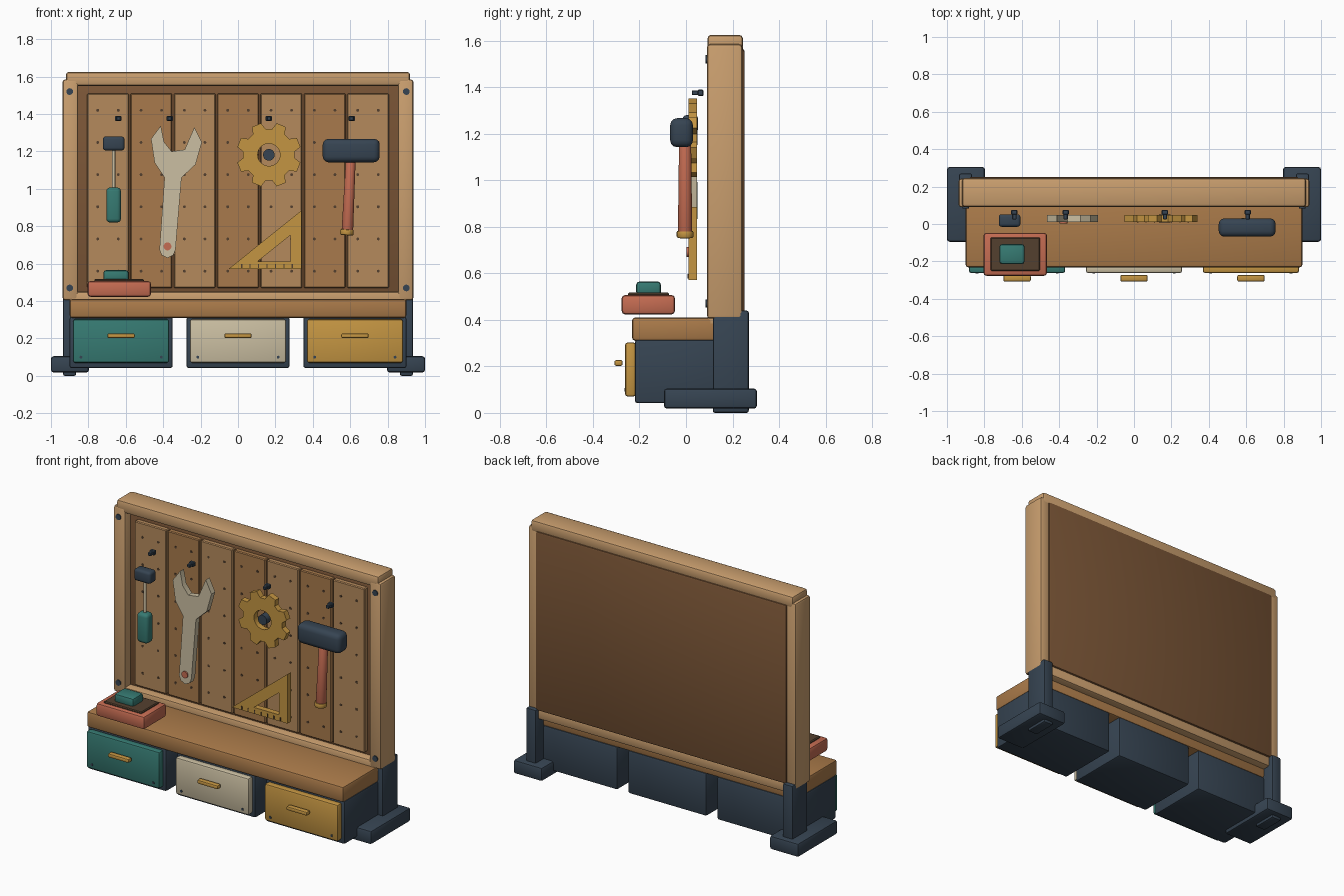
import bpy, bmesh, math
from mathutils import Matrix, Vector

if "Cube" in bpy.data.objects:
    bpy.data.objects.remove(bpy.data.objects["Cube"])


def mat(name, hexa):
    m = bpy.data.materials.new(name)
    srgb = [int(hexa[i:i + 2], 16) / 255 for i in (0, 2, 4)]
    m.diffuse_color = [((c + 0.055) / 1.055) ** 2.4 for c in srgb] + [1]
    m.use_nodes = True
    m.node_tree.nodes["Principled BSDF"].inputs["Base Color"].default_value = m.diffuse_color
    return m


TAN = mat("frame_wood", "C99E6E")
TOP = mat("worktop_wood", "AB7B4A")
PLANK = [mat("plank_light", "B58A5C"), mat("plank_dark", "A87A4C")]
BOARD = mat("board_wood", "7A5536")
HOLE = mat("dark_brown", "54402F")
DARK = mat("dark_metal", "364452")
TEAL = mat("teal", "367A72")
CREAM = mat("cream", "CBBFA2")
GOLD = mat("gold", "C49542")
RED = mat("red", "C56C52")


def finish(name, bm, m):
    me = bpy.data.meshes.new(name)
    bm.to_mesh(me)
    bm.free()
    ob = bpy.data.objects.new(name, me)
    me.materials.append(m)
    bpy.context.collection.objects.link(ob)
    return ob


def box(name, m, x, y, z, bevel=0.01, seg=2):
    """Bevelled box given as (min, max) on every axis."""
    bm = bmesh.new()
    bmesh.ops.create_cube(bm, size=1)
    for v in bm.verts:
        v.co = [a[0] + (c + 0.5) * (a[1] - a[0]) for a, c in zip((x, y, z), v.co)]
    if bevel:
        bmesh.ops.bevel(bm, geom=bm.edges[:], offset=bevel, segments=seg,
                        profile=0.5, affect='EDGES')
    return finish(name, bm, m)


def add_rod(bm, a, b, r1, r2, sides):
    a, b = Vector(a), Vector(b)
    rot = (b - a).to_track_quat('Z', 'Y').to_matrix().to_4x4()
    bmesh.ops.create_cone(bm, cap_ends=True, segments=sides, radius1=r1, radius2=r2,
                          depth=(b - a).length,
                          matrix=Matrix.Translation((a + b) / 2) @ rot)


def rod(name, m, a, b, r1, r2=None, sides=20, bevel=0):
    bm = bmesh.new()
    add_rod(bm, a, b, r1, r1 if r2 is None else r2, sides)
    if bevel:
        rim = [e for e in bm.edges if any(len(f.verts) > 4 for f in e.link_faces)]
        bmesh.ops.bevel(bm, geom=rim, offset=bevel, segments=2, profile=0.5, affect='EDGES')
    return finish(name, bm, m)


def plate(name, m, loops, y0, y1):
    """Flat plate from x/z outlines (extra loops are holes)."""
    cu = bpy.data.curves.new(name, 'CURVE')
    cu.dimensions, cu.fill_mode, cu.extrude = '2D', 'BOTH', (y1 - y0) / 2
    for pts in loops:
        s = cu.splines.new('POLY')
        s.points.add(len(pts) - 1)
        for p, (x, z) in zip(s.points, pts):
            p.co = (x, z, 0, 1)
        s.use_cyclic_u = True
    ob = bpy.data.objects.new(name, cu)
    bpy.context.collection.objects.link(ob)
    me = bpy.data.meshes.new_from_object(
        ob.evaluated_get(bpy.context.evaluated_depsgraph_get()))
    bpy.data.objects.remove(ob)
    bm = bmesh.new()
    bm.from_mesh(me)
    bmesh.ops.remove_doubles(bm, verts=bm.verts[:], dist=1e-5)
    bm.transform(Matrix.Translation((0, (y0 + y1) / 2, 0)) @ Matrix.Rotation(math.pi / 2, 4, 'X'))
    bmesh.ops.recalc_face_normals(bm, faces=bm.faces[:])
    return finish(name, bm, m)


def ring(cx, cz, r, n):
    return [(cx + r * math.cos(i * math.tau / n), cz + r * math.sin(i * math.tau / n))
            for i in range(n)]


# frame and back board
box("back_board", BOARD, (-0.88, 0.88), (0.145, 0.252), (0.43, 1.565), 0.012)
box("top_rail", TAN, (-0.92, 0.92), (0.092, 0.245), (1.55, 1.625), 0.016)
box("bottom_rail", TAN, (-0.90, 0.90), (0.092, 0.24), (0.37, 0.45), 0.014)
for s, side in ((-1, "left"), (1, "right")):
    xs = lambda a, b: tuple(sorted((s * a, s * b)))
    box(side + "_post", TAN, xs(0.855, 0.938), (0.09, 0.242), (0.405, 1.585), 0.014)
    box(side + "_leg", DARK, xs(0.865, 0.935), (0.115, 0.27), (0, 0.44), 0.01)
    box(side + "_foot", DARK, xs(0.797, 1.0), (-0.095, 0.305), (0.018, 0.105), 0.014)
    for z in (0.47, 1.52):
        rod(side + "_post_bolt", DARK, (s * 0.9, 0.1, z), (s * 0.9, 0.084, z), 0.018, sides=16)

# planks with peg holes
holes = bmesh.new()
for i in range(7):
    x = (i - 3) * 0.2317
    box("plank", PLANK[i % 2], (x - 0.111, x + 0.111), (0.115, 0.16), (0.47, 1.51), 0.005, 1)
    for dx in (-0.055, 0.055):
        for k in range(6):
            z = 0.56 + k * 0.172
            add_rod(holes, (x + dx, 0.12, z), (x + dx, 0.113, z), 0.008, 0.008, 8)
finish("peg_holes", holes, HOLE)

# worktop and drawers
box("worktop", TOP, (-0.9, 0.9), (-0.232, 0.19), (0.31, 0.41), 0.014)
for x, m in ((-0.625, TEAL), (0, CREAM), (0.625, GOLD)):
    box("drawer_cabinet", DARK, (x - 0.276, x + 0.276), (-0.22, 0.19), (0.042, 0.315), 0.012)
    box("drawer_front", m, (x - 0.257, x + 0.257), (-0.262, -0.215), (0.07, 0.303), 0.012)
    box("drawer_handle", GOLD, (x - 0.073, x + 0.073), (-0.308, -0.272), (0.202, 0.227), 0.008)
    for dx in (-0.215, 0.215):
        rod("drawer_screw", DARK, (x + dx, -0.255, 0.1), (x + dx, -0.265, 0.1), 0.008, sides=10)

# hooks
for x in (-0.64, -0.365, 0.165, 0.608):
    box("hook_plate", DARK, (x - 0.017, x + 0.017), (0.05, 0.075), (1.362, 1.39), 0.004, 1)
    box("hook_pin", DARK, (x - 0.011, x + 0.011), (0.025, 0.055), (1.366, 1.386), 0.003, 1)

# screwdriver
x = -0.665
box("screwdriver_head", DARK, (x - 0.058, x + 0.058), (-0.015, 0.052), (1.205, 1.28), 0.016, 3)
rod("screwdriver_shaft", CREAM, (x, 0.018, 1.22), (x, 0.018, 0.99), 0.009, sides=12)
box("screwdriver_handle", TEAL, (x - 0.039, x + 0.039), (-0.015, 0.05), (0.82, 1.007), 0.02, 3)

# wrench
wrench = [(-.42, .675), (-.408, .645), (-.377, .63), (-.346, .645), (-.334, .675),
          (-.302, 1.06), (-.227, 1.13), (-.193, 1.25), (-.233, 1.33), (-.285, 1.21),
          (-.355, 1.20), (-.395, 1.25), (-.413, 1.337), (-.465, 1.267),
          (-.446, 1.14), (-.393, 1.06)]
plate("wrench", CREAM, [wrench], 0.01, 0.047)
rod("wrench_eye", RED, (-0.377, 0.015, 0.692), (-0.377, 0.002, 0.692), 0.021)

# gear
gear = []
for i in range(8):
    a = (i + 0.5) * math.tau / 8
    for da, r in ((-0.27, 0.138), (-0.15, 0.174), (0.15, 0.174), (0.27, 0.138)):
        gear.append((0.165 + r * math.cos(a + da), 1.182 + r * math.sin(a + da)))
plate("gear", GOLD, [gear, ring(0.165, 1.182, 0.06, 24)], 0.01, 0.047)
rod("gear_hub", DARK, (0.165, 0.05, 1.182), (0.165, 0.008, 1.182), 0.031)

# set square
plate("set_square", GOLD, [[(-.05, .572), (.34, .572), (.34, .885)],
                           [(.105, .612), (.28, .612), (.28, .752)]], 0.01, 0.047)
for k in range(7):
    t = 0.02 + k * 0.045
    box("square_tick", HOLE, (t - 0.003, t + 0.003), (0.007, 0.012), (0.577, 0.597), 0)

# hammer
box("hammer_head", DARK, (0.453, 0.757), (-0.068, 0.03), (1.142, 1.267), 0.03, 3)
rod("hammer_handle", RED, (0.603, -0.004, 1.16), (0.584, -0.004, 0.76), 0.026, 0.031, bevel=0.005)
rod("hammer_cap", GOLD, (0.583, -0.004, 0.783), (0.581, -0.004, 0.752), 0.036, bevel=0.007)

# tray with block
box("tray", RED, (-0.805, -0.465), (-0.277, -0.047), (0.423, 0.507), 0.016)
box("tray_inset", HOLE, (-0.768, -0.502), (-0.25, -0.073), (0.48, 0.517), 0.005, 1)
box("tray_block", TEAL, (-0.72, -0.585), (-0.214, -0.108), (0.505, 0.565), 0.014)

# smooth shading on rounded edges
bpy.ops.object.select_all(action='SELECT')
bpy.context.view_layer.objects.active = bpy.data.objects["worktop"]
bpy.ops.object.shade_smooth_by_angle(angle=math.radians(35))
